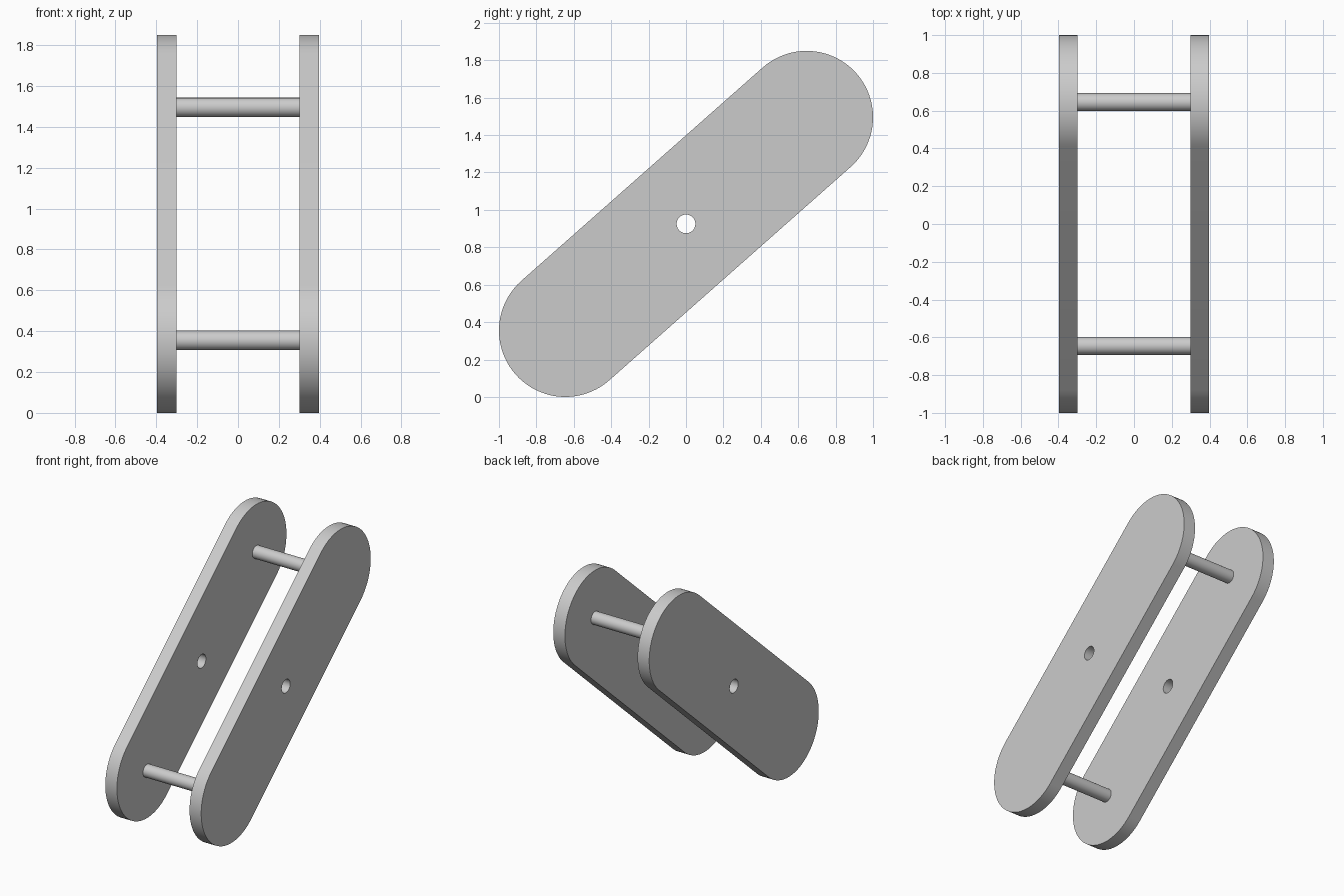
import bpy, bmesh
from math import pi, cos, sin, atan2
from mathutils import Matrix, Vector

cube = bpy.data.objects.get("Cube")
if cube:
    bpy.data.objects.remove(cube, do_unlink=True)

END_Y, LOW_Z, HIGH_Z = 0.645, 0.355, 1.495
MID_Z = (LOW_Z + HIGH_Z) / 2
END_R, HOLE_R, ROD_R = 0.355, 0.05, 0.0475
INNER, OUTER = 0.3, 0.396
TILT = atan2(HIGH_Z - LOW_Z, 2 * END_Y)

grey = bpy.data.materials.new("light_grey")
grey.use_nodes = True
grey.diffuse_color = (0.6, 0.6, 0.6, 1)
grey.node_tree.nodes["Principled BSDF"].inputs["Base Color"].default_value = grey.diffuse_color


def finish(bm, name):
    bmesh.ops.recalc_face_normals(bm, faces=bm.faces)
    mesh = bpy.data.meshes.new(name)
    bm.to_mesh(mesh)
    bm.free()
    mesh.materials.append(grey)
    obj = bpy.data.objects.new(name, mesh)
    bpy.context.collection.objects.link(obj)
    bpy.ops.object.select_all(action='DESELECT')
    obj.select_set(True)
    bpy.context.view_layer.objects.active = obj
    bpy.ops.object.shade_smooth_by_angle(angle=pi / 6)


def arc(y, z, r, start, sweep, steps):
    return [(y + r * cos(start + sweep * i / steps), z + r * sin(start + sweep * i / steps))
            for i in range(steps + 1)]


def plate(name, x, thickness):
    # Tilted rounded bar with a round pivot hole through its middle
    outline = (arc(END_Y, HIGH_Z, END_R, TILT - pi / 2, pi, 40)
               + arc(-END_Y, LOW_Z, END_R, TILT + pi / 2, pi, 40))
    hole = arc(0, MID_Z, HOLE_R, 0, 2 * pi, 40)[:-1]
    bm = bmesh.new()
    edges = []
    for loop in (outline, hole):
        vs = [bm.verts.new((x, y, z)) for y, z in loop]
        edges += [bm.edges.new((vs[i - 1], vs[i])) for i in range(len(vs))]
    bmesh.ops.triangle_fill(bm, edges=edges, use_beauty=True, normal=Vector((1, 0, 0)))
    ext = bmesh.ops.extrude_face_region(bm, geom=bm.faces[:], use_keep_orig=True)
    moved = [g for g in ext["geom"] if isinstance(g, bmesh.types.BMVert)]
    bmesh.ops.translate(bm, verts=moved, vec=(thickness, 0, 0))
    finish(bm, name)


def rod(name, y, z):
    # Round cross rod joining the two plates
    bm = bmesh.new()
    bmesh.ops.create_cone(bm, cap_ends=True, segments=40, radius1=ROD_R, radius2=ROD_R,
                          depth=2 * INNER,
                          matrix=Matrix.Translation((0, y, z)) @ Matrix.Rotation(pi / 2, 4, 'Y'))
    finish(bm, name)


plate("left_plate", INNER, OUTER - INNER)
plate("right_plate", -OUTER, OUTER - INNER)
rod("upper_rod", END_Y, HIGH_Z)
rod("lower_rod", -END_Y, LOW_Z)
